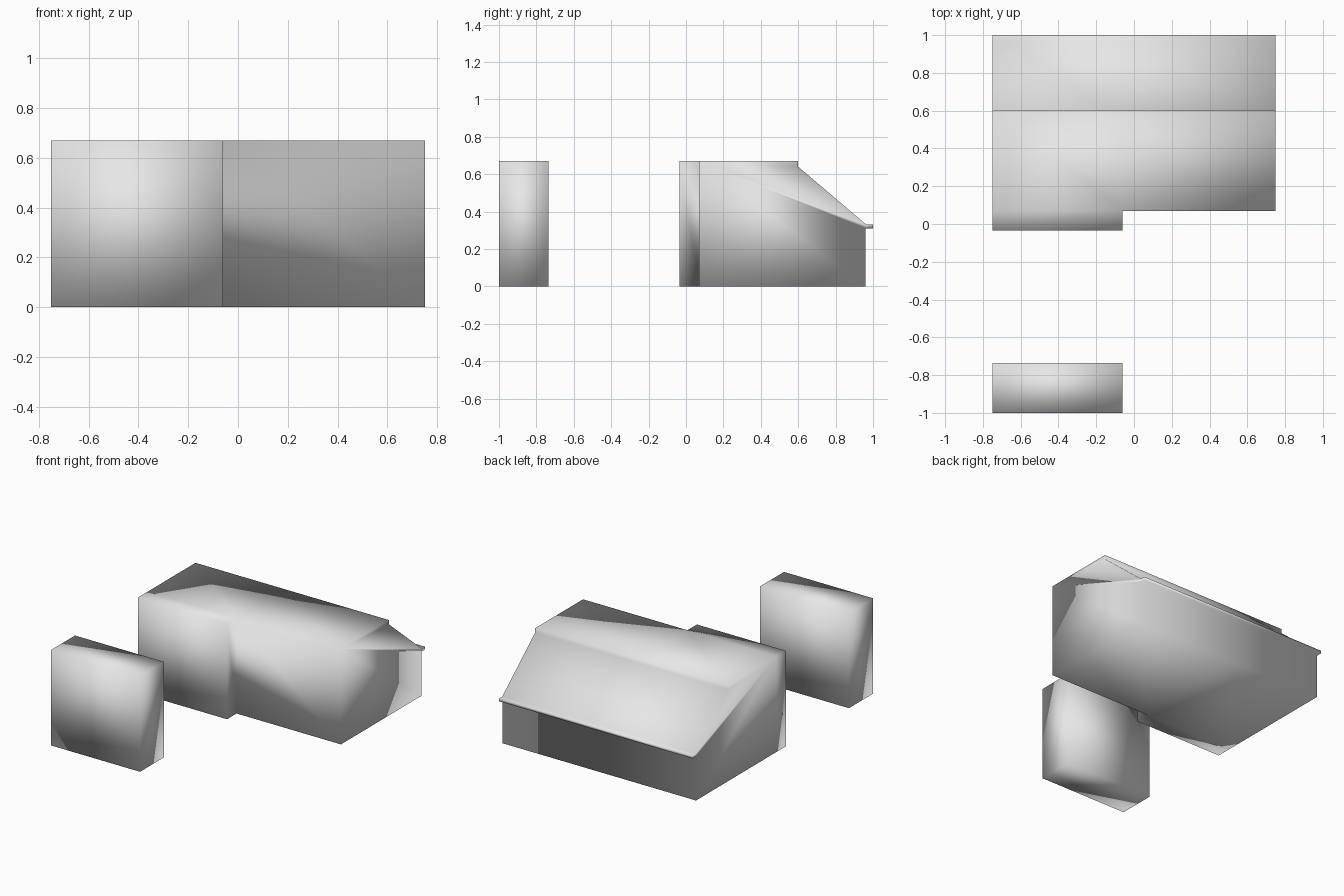
import bpy, bmesh

if "Cube" in bpy.data.objects:
    bpy.data.objects.remove(bpy.data.objects["Cube"])

# One light grey for everything
grey = bpy.data.materials.new("light_grey")
grey.diffuse_color = (0.8, 0.8, 0.8, 1.0)
grey.use_nodes = True
grey.node_tree.nodes["Principled BSDF"].inputs["Base Color"].default_value = grey.diffuse_color


def loft(name, stations, profile):
    """Sweep a closed (y, z) profile through a row of x stations, capped at both ends."""
    bm = bmesh.new()
    rings = [[bm.verts.new((x, y, z)) for y, z in profile] for x in stations]
    n = len(profile)
    for a, b in zip(rings, rings[1:]):
        for i in range(n):
            j = (i + 1) % n
            bm.faces.new((a[i], a[j], b[j], b[i]))
    bm.faces.new(rings[0])
    bm.faces.new(rings[-1])
    bmesh.ops.recalc_face_normals(bm, faces=bm.faces[:])
    return name, bm


def finish(name, bm):
    bmesh.ops.recalc_face_normals(bm, faces=bm.faces[:])
    for f in bm.faces:
        f.smooth = True
    mesh = bpy.data.meshes.new(name)
    bm.to_mesh(mesh)
    bm.free()
    mesh.materials.append(grey)
    obj = bpy.data.objects.new(name, mesh)
    bpy.context.collection.objects.link(obj)
    return obj


LEFT, STEP, RIGHT = -0.75, -0.06, 0.75
TOP = 0.67

# Main building: flat roof, small ridge step, rear slope and thin eave lip
section = [(0.07, 0), (0.96, 0), (0.96, 0.31), (1.0, 0.31), (1.0, 0.33),
           (0.965, 0.33), (0.6, 0.64), (0.6, TOP), (0.07, TOP)]
name, bm = loft("main_building", (LEFT, STEP, RIGHT), section)

# Front bay: push the left part of the front wall forward
front = [f for f in bm.faces
         if f.normal.y < -0.9 and f.calc_center_median().x < STEP
         and f.calc_center_median().y < 0.1]
out = bmesh.ops.extrude_face_region(bm, geom=front)
moved = [v for v in out["geom"] if isinstance(v, bmesh.types.BMVert)]
bmesh.ops.translate(bm, verts=moved, vec=(0, -0.105, 0))
bmesh.ops.delete(bm, geom=[f for f in front if f.is_valid], context='FACES_ONLY')
finish(name, bm)

# Separate block standing in front of the bay
finish(*loft("front_block", (LEFT, STEP),
             [(-1.0, 0), (-0.735, 0), (-0.735, TOP), (-1.0, TOP)]))
